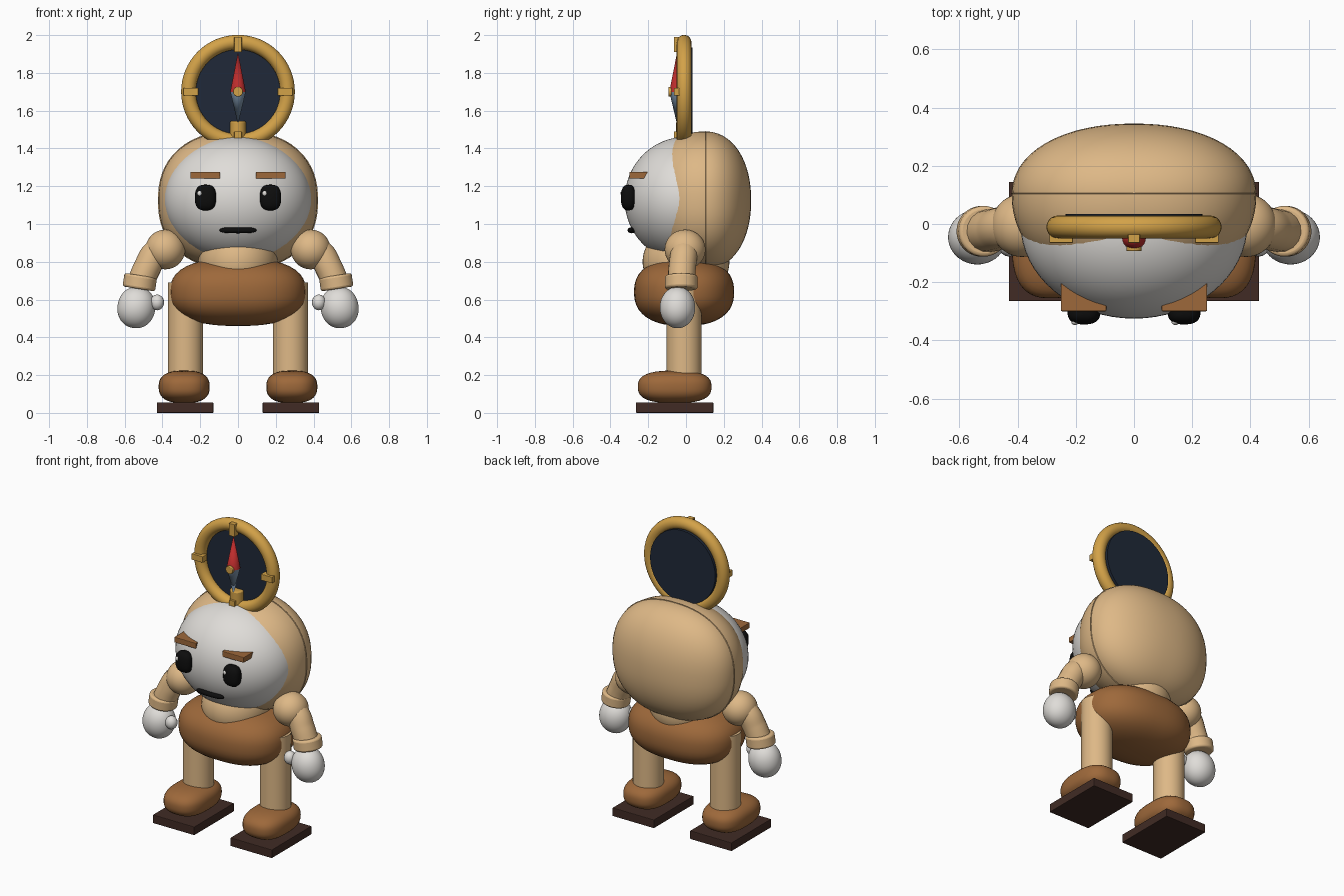
import bpy
import bmesh
from math import pi, sin, cos, radians

cube = bpy.data.objects.get("Cube")
if cube:
    bpy.data.objects.remove(cube, do_unlink=True)


def material(name, rgb):
    m = bpy.data.materials.new(name)
    m.use_nodes = True
    m.diffuse_color = (*rgb, 1)
    bsdf = m.node_tree.nodes["Principled BSDF"]
    bsdf.inputs["Base Color"].default_value = (*rgb, 1)
    bsdf.inputs["Roughness"].default_value = 0.6
    return m


TAN = material("tan", (0.73, 0.48, 0.24))
WHITE = material("off_white", (0.74, 0.72, 0.69))
BROWN = material("brown", (0.34, 0.14, 0.043))
SOLE = material("dark_brown", (0.052, 0.024, 0.018))
GOLD = material("gold", (0.65, 0.36, 0.065))
NAVY = material("navy", (0.014, 0.022, 0.04))
RED = material("red", (0.5, 0.025, 0.025))
STEEL = material("blue_grey", (0.22, 0.32, 0.44))
BLACK = material("black", (0.004, 0.004, 0.004))


def finish(name, mat, smooth=True):
    ob = bpy.context.object
    ob.name = name
    ob.data.materials.append(mat)
    if smooth:
        bpy.ops.object.shade_smooth_by_angle(angle=radians(40))
    return ob


def blob(name, mat, loc, radii, a=2.0, b=2.0, front=None, tilt=0, seg=48):
    """Rounded solid: exponent a squares the x-z outline, b the depth."""
    bpy.ops.mesh.primitive_uv_sphere_add(segments=seg, ring_count=seg // 2, radius=1,
                                         location=loc, rotation=(0, tilt, 0))
    ob = bpy.context.object
    for v in ob.data.vertices:
        x, y, z = v.co
        outline = (abs(x) ** a + abs(z) ** a) ** (b / a)
        f = (outline + abs(y) ** b) ** (1 / b)
        depth = front if front and y < 0 else radii[1]
        v.co = (x / f * radii[0], y / f * depth, z / f * radii[2])
    return finish(name, mat)


def box(name, mat, loc, size, bevel=0.004):
    bpy.ops.mesh.primitive_cube_add(size=1, location=loc)
    ob = bpy.context.object
    for v in ob.data.vertices:
        v.co = [c * s for c, s in zip(v.co, size)]
    mod = ob.modifiers.new("soft_edges", "BEVEL")
    mod.width = bevel
    mod.segments = 2
    return finish(name, mat, False)


def cylinder(name, mat, loc, r, depth, rot=(0, 0, 0), bevel=0):
    bpy.ops.mesh.primitive_cylinder_add(vertices=40, radius=r, depth=depth,
                                        location=loc, rotation=rot)
    ob = finish(name, mat)
    if bevel:
        mod = ob.modifiers.new("soft_edges", "BEVEL")
        mod.width = bevel
        mod.segments = 3
    return ob


def tube(name, mat, points, r):
    cu = bpy.data.curves.new(name, "CURVE")
    cu.dimensions = "3D"
    cu.bevel_depth = r
    cu.bevel_resolution = 6
    cu.use_fill_caps = True
    sp = cu.splines.new("BEZIER")
    sp.bezier_points.add(len(points) - 1)
    for bp, p in zip(sp.bezier_points, points):
        bp.co = p
        bp.handle_left_type = bp.handle_right_type = "AUTO"
    cu.materials.append(mat)
    ob = bpy.data.objects.new(name, cu)
    bpy.context.collection.objects.link(ob)
    return ob


# Hooded head with a raised seam, and the face set into it
blob("hood", TAN, (0, 0.1, 1.125), (0.42, 0.245, 0.365), 2.3, 2.15, front=0.32, seg=64)
blob("hood_seam", TAN, (0, 0.105, 1.125), (0.424, 0.012, 0.369), 2.3, 2, seg=64)
blob("face", WHITE, (0, 0, 1.13), (0.39, 0.325, 0.332), seg=64)
blob("mouth", BLACK, (0, -0.287, 0.967), (0.098, 0.022, 0.016), 3, 2, seg=24)

# Torso and trousers
blob("torso", TAN, (0, 0, 0.8), (0.21, 0.23, 0.2))
blob("trousers", BROWN, (0, -0.01, 0.64), (0.36, 0.265, 0.18), 2.5, 2.4)

for s, side in ((1, "left"), (-1, "right")):
    # Eye, highlight and brow
    blob(side + "_eye", BLACK, (s * 0.172, -0.305, 1.14), (0.056, 0.04, 0.068),
         2.8, 2.5, seg=32)
    blob(side + "_eye_highlight", WHITE, (s * 0.172 - 0.03, -0.337, 1.162),
         (0.013, 0.01, 0.014), seg=16)
    box(side + "_brow", BROWN, (s * 0.173, -0.25, 1.258), (0.157, 0.1, 0.036))

    # Arm
    blob(side + "_shoulder", TAN, (s * 0.385, -0.005, 0.865), (0.105, 0.108, 0.105))
    tube(side + "_arm", TAN, [(s * 0.37, -0.005, 0.87), (s * 0.435, -0.01, 0.845),
                              (s * 0.48, -0.02, 0.77), (s * 0.515, -0.025, 0.69)], 0.073)
    cylinder(side + "_cuff", TAN, (s * 0.52, -0.025, 0.692), 0.087, 0.072,
             (0, -s * radians(9), 0), 0.012)
    blob(side + "_hand", WHITE, (s * 0.538, -0.045, 0.558), (0.1, 0.094, 0.11),
         2.1, 2, tilt=-s * radians(10))
    blob(side + "_thumb", WHITE, (s * 0.428, -0.075, 0.585), (0.037, 0.037, 0.042), seg=16)

    # Leg and shoe
    cylinder(side + "_leg", TAN, (s * 0.278, -0.01, 0.44), 0.093, 0.5)
    blob(side + "_shoe", BROWN, (s * 0.285, -0.06, 0.138), (0.135, 0.195, 0.086), 2.6, 2.7)
    box(side + "_sole", SOLE, (s * 0.28, -0.06, 0.0275), (0.3, 0.41, 0.055))

# Compass standing on the head
CY, CZ = -0.01, 1.7
bpy.ops.mesh.primitive_torus_add(major_segments=64, minor_segments=20, major_radius=0.262,
                                 minor_radius=0.039, location=(0, CY, CZ),
                                 rotation=(pi / 2, 0, 0))
finish("compass_ring", GOLD)
cylinder("compass_dial", NAVY, (0, 0.017, CZ), 0.235, 0.036, (pi / 2, 0, 0))
cylinder("compass_mount", GOLD, (0, CY, 1.485), 0.042, 0.12, bevel=0.008)
for i, place in enumerate(("east", "north", "west", "south")):
    ang = i * pi / 2
    size = (0.04, 0.045, 0.08) if i % 2 else (0.08, 0.045, 0.04)
    box(place + "_marker", GOLD, (0.25 * cos(ang), -0.042, CZ + 0.25 * sin(ang)), size, 0.002)

# Needle: two cones meeting at the hub
for name, mat, length, flip in (("north_needle", RED, 0.21, 0), ("south_needle", STEEL, 0.175, pi)):
    direction = -1 if flip else 1
    bpy.ops.mesh.primitive_cone_add(vertices=24, radius1=0.041, radius2=0, depth=length,
                                    location=(0, -0.047, CZ + direction * length / 2),
                                    rotation=(flip, 0, 0))
    finish(name, mat)
cylinder("needle_hub", GOLD, (0, -0.066, CZ), 0.026, 0.055, (pi / 2, 0, 0), 0.004)
